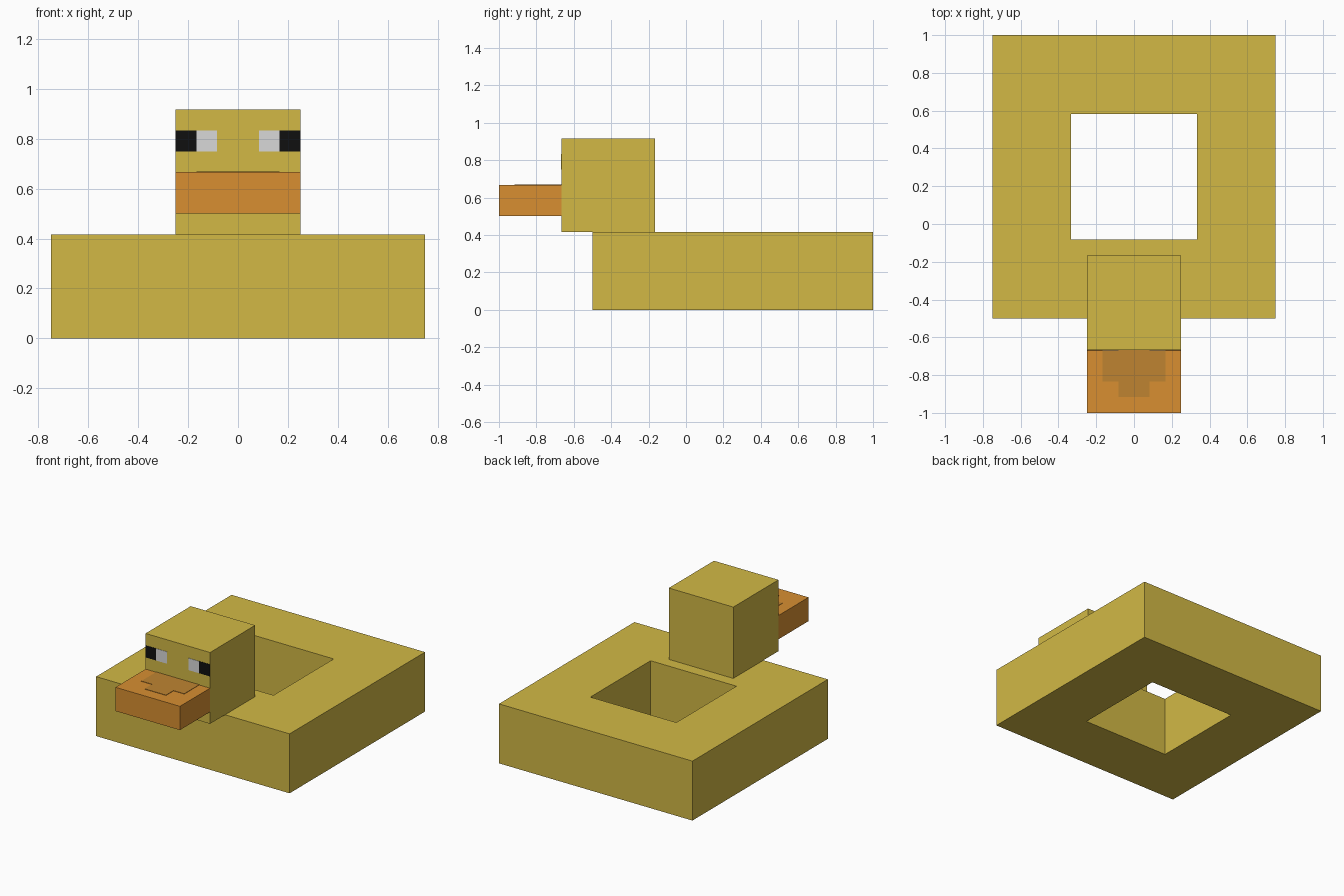
import bpy, bmesh

if "Cube" in bpy.data.objects:
    bpy.data.objects.remove(bpy.data.objects["Cube"])

U = 1 / 12  # block unit


def material(name, rgb):
    m = bpy.data.materials.new(name)
    m.diffuse_color = (*rgb, 1)
    m.use_nodes = True
    m.node_tree.nodes["Principled BSDF"].inputs["Base Color"].default_value = m.diffuse_color
    return m


yellow = material("yellow", (0.645, 0.485, 0.060))
orange = material("orange", (0.686, 0.275, 0.031))
brown = material("dark_orange", (0.521, 0.231, 0.031))
white = material("eye_white", (0.686, 0.686, 0.686))
black = material("eye_black", (0.005, 0.005, 0.005))


def finish(name, bm, mat):
    bmesh.ops.recalc_face_normals(bm, faces=bm.faces)
    mesh = bpy.data.meshes.new(name)
    bm.to_mesh(mesh)
    bm.free()
    mesh.materials.append(mat)
    ob = bpy.data.objects.new(name, mesh)
    bpy.context.collection.objects.link(ob)
    return ob


def box(name, lo, hi, mat):
    """Box between two corners, in block units."""
    bm = bmesh.new()
    bmesh.ops.create_cube(bm, size=1)
    for v in bm.verts:
        v.co = [(a if c < 0 else b) * U for c, a, b in zip(v.co, lo, hi)]
    return finish(name, bm, mat)


def prism(name, outline, z0, z1, mat):
    """Vertical extrusion of an outline, in block units."""
    bm = bmesh.new()
    face = bm.faces.new([bm.verts.new((x * U, y * U, z0 * U)) for x, y in outline])
    ext = bmesh.ops.extrude_face_region(bm, geom=[face])
    for v in ext["geom"]:
        if isinstance(v, bmesh.types.BMVert):
            v.co.z = z1 * U
    return finish(name, bm, mat)


def ring(name, outer, inner, z0, z1, mat):
    """Rectangular frame with a hole; rectangles are x0, y0, x1, y1."""
    bm = bmesh.new()
    loops = []
    for (x0, y0, x1, y1), z in ((outer, z0), (outer, z1), (inner, z1), (inner, z0)):
        corners = ((x0, y0), (x1, y0), (x1, y1), (x0, y1))
        loops.append([bm.verts.new((x * U, y * U, z * U)) for x, y in corners])
    for i in range(4):
        a, b = loops[i], loops[(i + 1) % 4]
        for j in range(4):
            k = (j + 1) % 4
            bm.faces.new((a[j], a[k], b[k], b[j]))
    return finish(name, bm, mat)


# Float ring body, head and beak
ring("float_body", (-9, -6, 9, 12), (-4, -1, 4, 7), 0, 5, yellow)
box("head", (-3, -8, 5), (3, -2, 11), yellow)
box("beak", (-3, -12, 6), (3, -8, 8), orange)

# Stepped darker patch on top of the beak
half = [(1, -11), (1, -10), (2, -10), (2, -8)]
patch = half + [(-x, y) for x, y in reversed(half)]
prism("beak_patch", patch, 7.98, 8.03, brown)

# Eyes: thin plates on the face, black outside and white inside
for side, s in (("left", 1), ("right", -1)):
    for part, x0, x1, mat in (("pupil", 2, 3, black), ("eye_white", 1, 2, white)):
        xa, xb = sorted((s * x0, s * x1))
        box(f"{side}_{part}", (xa, -8.03, 9), (xb, -7.98, 10), mat)
